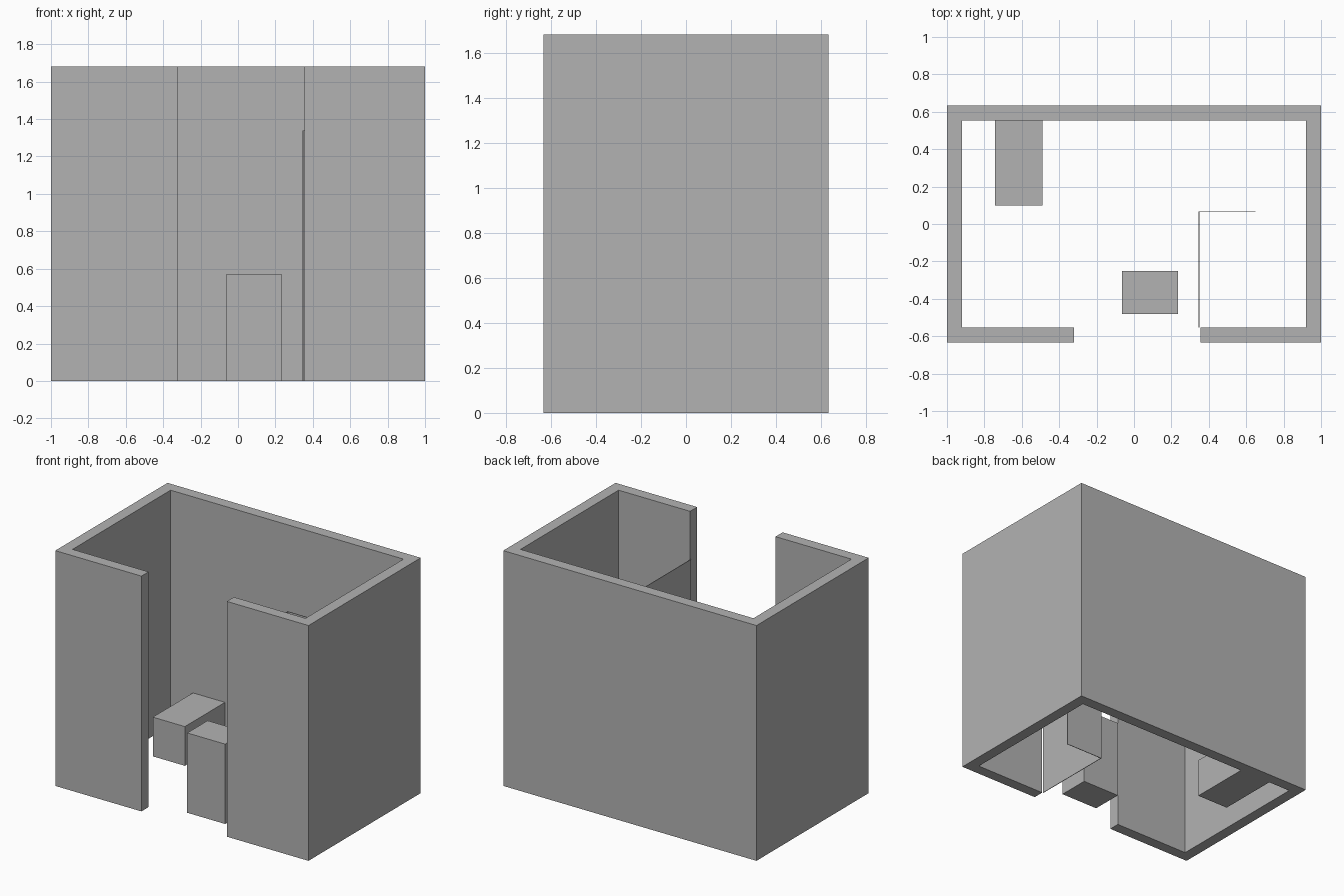
import bpy
import bmesh

cube = bpy.data.objects.get("Cube")
if cube:
    bpy.data.objects.remove(cube, do_unlink=True)

# Single plain grey
GREY = (0.45, 0.45, 0.45, 1)
grey = bpy.data.materials.new("plain grey")
grey.use_nodes = True
grey.diffuse_color = GREY
grey.node_tree.nodes["Principled BSDF"].inputs["Base Color"].default_value = GREY


def extruded_plan(name, outline, height):
    """Raise a counter-clockwise floor plan outline to a closed solid."""
    bm = bmesh.new()
    face = bm.faces.new([bm.verts.new((x, y, 0)) for x, y in outline])
    raised = bmesh.ops.extrude_face_region(bm, geom=[face], use_keep_orig=True)["geom"]
    verts = [v for v in raised if isinstance(v, bmesh.types.BMVert)]
    bmesh.ops.translate(bm, verts=verts, vec=(0, 0, height))
    bmesh.ops.recalc_face_normals(bm, faces=bm.faces)
    mesh = bpy.data.meshes.new(name)
    bm.to_mesh(mesh)
    bm.free()
    mesh.materials.append(grey)
    obj = bpy.data.objects.new(name, mesh)
    bpy.context.collection.objects.link(obj)
    return obj


def block(name, x0, x1, y0, y1, height):
    return extruded_plan(name, [(x0, y0), (x1, y0), (x1, y1), (x0, y1)], height)


# Outer walls with a full-height doorway in the front
X, Y, T = 1.0, 0.633, 0.08
DOOR_L, DOOR_R = 0.355, -0.32
extruded_plan("walls", [
    (DOOR_L, -Y), (X, -Y), (X, Y), (-X, Y), (-X, -Y), (DOOR_R, -Y),
    (DOOR_R, T - Y), (T - X, T - Y), (T - X, Y - T),
    (X - T, Y - T), (X - T, T - Y), (DOOR_L, T - Y)], 1.68)

# Thin L-shaped partition behind the front wall
PX, PY, S = 0.346, 0.067, 0.004
extruded_plan("partition", [
    (PX, T - Y), (PX + S, T - Y), (PX + S, PY - S),
    (0.65, PY - S), (0.65, PY), (PX, PY)], 1.34)

# Furniture blocks
block("low_bench", -0.743, -0.49, 0.10, Y - T, 0.28)
block("pedestal", -0.065, 0.235, -0.48, -0.25, 0.57)
